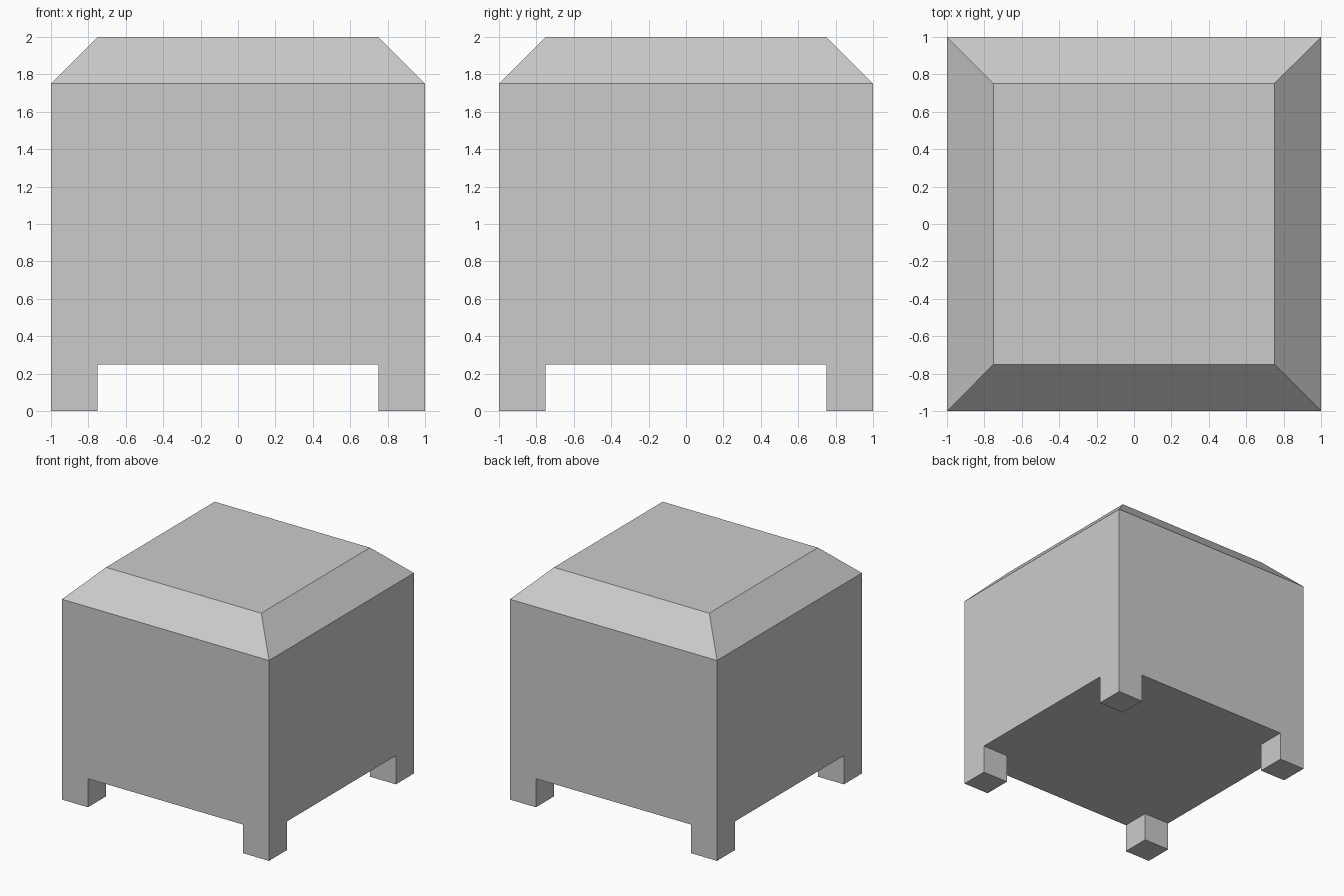
import bpy
import bmesh
from mathutils import Matrix, Vector

if "Cube" in bpy.data.objects:
    bpy.data.objects.remove(bpy.data.objects["Cube"])

HALF = 1.0       # half width of the block
INNER = 0.75     # half width of the flat top and of the gap between legs
STEP = 0.25      # leg height and height of the sloped top
HEIGHT = 2.0


def facing(bm, direction):
    return [f for f in bm.faces if f.normal.dot(Vector(direction)) > 0.99]


bm = bmesh.new()

# Main block
bmesh.ops.create_cube(bm, size=1, matrix=Matrix.Translation((0, 0, HEIGHT / 2))
                      @ Matrix.Diagonal((2 * HALF, 2 * HALF, HEIGHT - 2 * STEP, 1)))
bm.normal_update()

# Sloped top: extrude the upper face and narrow it
top = bmesh.ops.extrude_discrete_faces(bm, faces=facing(bm, (0, 0, 1)))["faces"][0]
for v in top.verts:
    v.co = (v.co.x * INNER / HALF, v.co.y * INNER / HALF, HEIGHT)
bm.normal_update()

# Cut the underside into a 3 x 3 layout
for axis in ((1, 0, 0), (0, 1, 0)):
    for side in (-1, 1):
        faces = facing(bm, (0, 0, -1))
        edges = {e for f in faces for e in f.edges}
        verts = {v for f in faces for v in f.verts}
        bmesh.ops.bisect_plane(bm, geom=faces + list(edges) + list(verts),
                               plane_co=Vector(axis) * side * INNER, plane_no=axis)
        bm.normal_update()

# Legs: extrude the four corner faces down to the floor
corners = []
for f in facing(bm, (0, 0, -1)):
    c = f.calc_center_median()
    if min(abs(c.x), abs(c.y)) > INNER:
        corners.append(f)
for f in bmesh.ops.extrude_discrete_faces(bm, faces=corners)["faces"]:
    for v in f.verts:
        v.co.z = 0

bmesh.ops.recalc_face_normals(bm, faces=bm.faces)

mesh = bpy.data.meshes.new("footstool")
bm.to_mesh(mesh)
bm.free()
bpy.context.collection.objects.link(bpy.data.objects.new("footstool", mesh))
